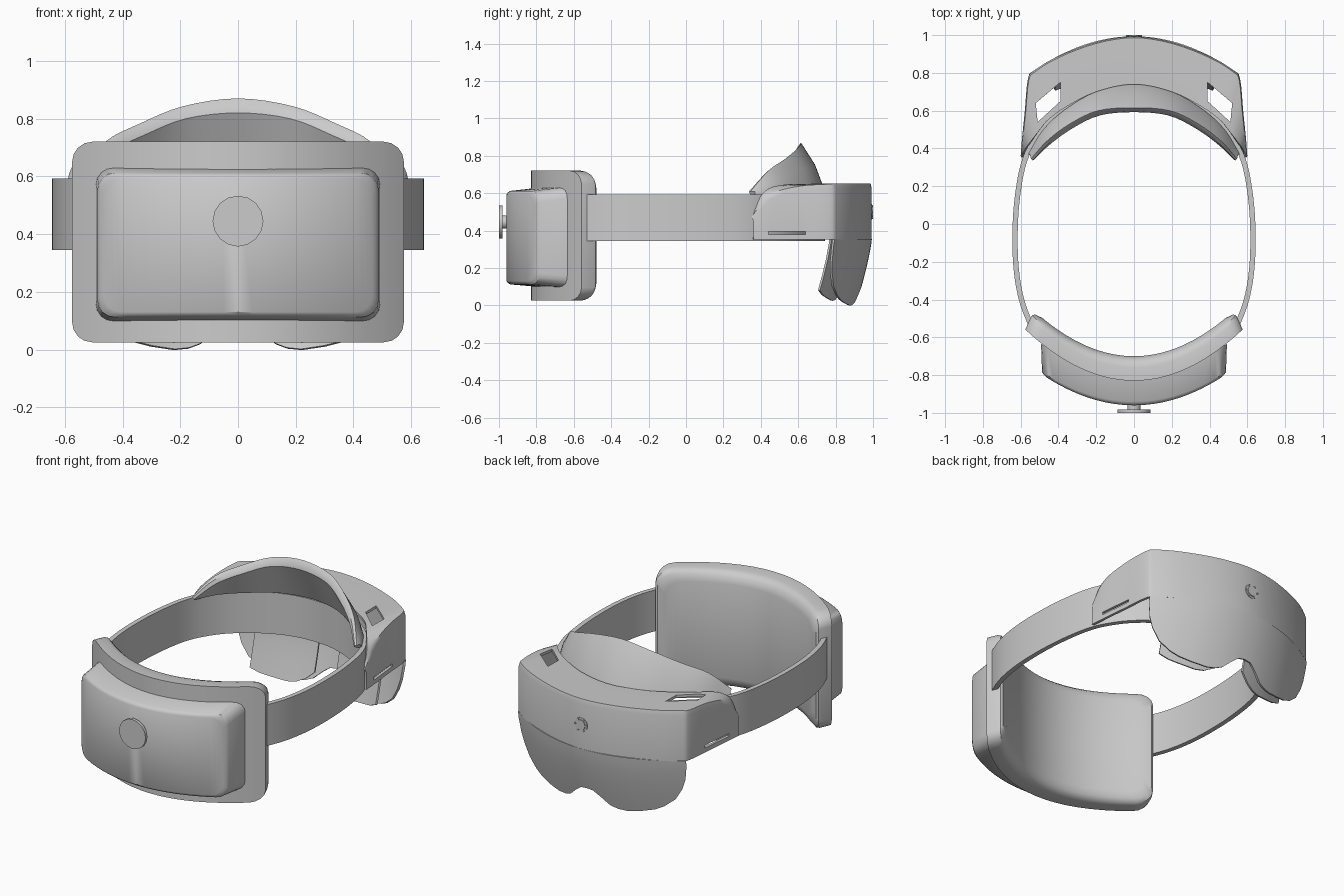
import bpy, bmesh, math
from mathutils import Vector

if "Cube" in bpy.data.objects:
    bpy.data.objects.remove(bpy.data.objects["Cube"])


def smooth_path(half, n=4):
    """Mirror a half path (starting at x = 0) and resample it as a Catmull-Rom curve."""
    half = [Vector(p) for p in half]
    pts = [Vector([-p[0], *p[1:]]) for p in reversed(half[1:])] + half
    pts = [2 * pts[0] - pts[1]] + pts + [2 * pts[-1] - pts[-2]]
    out = []
    for i in range(1, len(pts) - 2):
        a, b, c, d = pts[i - 1:i + 3]
        for k in range(n):
            t = k / n
            out.append(0.5 * (2 * b + (c - a) * t + (2 * a - 5 * b + 4 * c - d) * t * t
                              + (3 * b - a - 3 * c + d) * t ** 3))
    return out + [pts[-2]]


def lookup(table, x):
    """Linear interpolation in a list of (x, value)."""
    for (x0, v0), (x1, v1) in zip(table, table[1:]):
        if x <= x1:
            return v0 + (v1 - v0) * (x - x0) / (x1 - x0)
    return table[-1][1]


def apply(ob, kind, **settings):
    m = ob.modifiers.new(kind.title(), kind)
    for k, v in settings.items():
        setattr(m, k, v)
    bpy.context.view_layer.objects.active = ob
    bpy.ops.object.modifier_apply(modifier=m.name)


def shade(ob, angle=35):
    bpy.ops.object.select_all(action='DESELECT')
    ob.select_set(True)
    bpy.context.view_layer.objects.active = ob
    bpy.ops.object.shade_smooth_by_angle(angle=math.radians(angle))


def skin(name, rows, closed=False, caps=None, thickness=0):
    """Quad surface through rows of points; caps: 'ngon' or 'strips'."""
    bm = bmesh.new()
    vs = [[bm.verts.new(p) for p in r] for r in rows]
    n = len(vs[0])
    for a, b in zip(vs, vs[1:]):
        for i in range(n if closed else n - 1):
            j = (i + 1) % n
            bm.faces.new((a[i], a[j], b[j], b[i]))
    for r in (vs[0], vs[-1]):
        if caps == 'ngon':
            bm.faces.new(r)
        elif caps == 'strips':
            for i in range(n // 2 - 1):
                bm.faces.new((r[i], r[i + 1], r[n - 2 - i], r[n - 1 - i]))
    bmesh.ops.recalc_face_normals(bm, faces=bm.faces)
    me = bpy.data.meshes.new(name)
    bm.to_mesh(me)
    bm.free()
    ob = bpy.data.objects.new(name, me)
    bpy.context.collection.objects.link(ob)
    if thickness:
        apply(ob, 'SOLIDIFY', thickness=thickness, offset=0)
    shade(ob)
    return ob


def slab_ring(w, z0, z1, r, a, b):
    """Rounded rectangle bent along y = a + b x^2."""
    right = [(w - r + r * math.sin(t), r - r * math.cos(t))
             for t in (math.pi / 8 * k for k in range(5))]
    cols = [(-x, c) for x, c in reversed(right)]
    cols += [((w - r) * (k / 8 - 1), 0) for k in range(1, 16)] + right
    top = [(x, a + b * x * x, z1 - c) for x, c in cols]
    low = [(x, a + b * x * x, z0 + c) for x, c in reversed(cols)]
    return top + low


def disc(name, r, y0, y1, z, x=0, sides=24):
    bpy.ops.mesh.primitive_cylinder_add(vertices=sides, radius=r, depth=abs(y1 - y0),
                                        location=(x, (y0 + y1) / 2, z), rotation=(math.pi / 2, 0, 0))
    ob = bpy.context.object
    ob.name = name
    shade(ob)
    return ob


# Rear cushion and battery box
skin("rear_cushion", [slab_ring(*p) for p in (
    (.575, .025, .72, .07, -.83, .82),
    (.55, .025, .72, .07, -.76, .86),
    (.54, .032, .713, .07, -.735, .86),
    (.525, .05, .695, .07, -.713, .85),
    (.485, .09, .655, .07, -.70, .86))], closed=True, caps='strips')
skin("battery_box", [slab_ring(*p) for p in (
    (.492, .098, .63, .06, -.78, .6),
    (.487, .112, .612, .06, -.94, .66),
    (.478, .12, .604, .06, -.953, .68),
    (.465, .13, .592, .06, -.96, .69))], closed=True, caps='strips')

# Adjustment knob
disc("knob", .088, -1.0, -.982, .445, sides=16)
disc("knob_shaft", .035, -.985, -.94, .445)

# Head band
band = smooth_path([(0, .73), (.15, .712), (.3, .65), (.44, .55), (.535, .43), (.59, .3),
                    (.622, .1), (.63, -.1), (.62, -.27), (.59, -.42), (.535, -.56)])
skin("head_band", [[(p.x, p.y, z) for p in band] for z in (.345, .592)], thickness=.028)

# Brow pad: a leaning crescent shell
outer = smooth_path([(0, .74, .62), (.2, .70, .62), (.36, .61, .61), (.48, .5, .60), (.56, .37, .59)])
crest = smooth_path([(0, .615, .87), (.19, .60, .843), (.34, .53, .783), (.46, .44, .72), (.545, .345, .61)])
rim = smooth_path([(0, .592, .82), (.18, .575, .80), (.32, .51, .745), (.44, .425, .685), (.53, .34, .598)])
inner = smooth_path([(0, .70, .605), (.19, .66, .605), (.34, .57, .60), (.46, .47, .595), (.54, .36, .585)])
rows = []
for o, c, r, i in zip(outer, crest, rim, inner):
    bulge = (o + c) / 2 + Vector((0, .012, .008))
    rows.append([o, bulge, c, (c + r) / 2 + Vector((0, -.006, .004)), r, (r + i) / 2, i])
skin("brow_pad", rows, closed=True, caps='ngon')

# Front housing: side and front wall folding into the top plate
edge = smooth_path([(0, .985, .645), (.2, .955, .645), (.4, .88, .645), (.525, .805, .645),
                    (.555, .76, .642), (.57, .6, .63), (.585, .45, .585), (.592, .36, .47)])
back = smooth_path([(0, .74, .64), (.2, .70, .64), (.36, .62, .64), (.45, .555, .64),
                    (.49, .51, .635), (.535, .45, .62), (.57, .40, .575), (.582, .36, .465)])
housing = skin("front_housing", [
    [(p.x, p.y, .352) for p in edge],
    [(p.x, p.y, p.z - .02) for p in edge],
    [(p.x * .995, p.y - .004, p.z) for p in edge],
    [e.lerp(b, .5) for e, b in zip(edge, back)],
    back], thickness=.016)

# Cut the top windows and side slots
for s in (-1, 1):
    window = [(.39, .75), (.39, .65), (.51, .54), (.52, .64)]
    slot = [(.5, .44), (.5, .64), (.7, .64), (.7, .44)]
    for shape, z0, z1 in ((window, .55, .75), (slot, .378, .394)):
        cutter = skin("cutter", [[(s * x, y, z) for x, y in shape] for z in (z0, z1)],
                      closed=True, caps='ngon')
        cutter.hide_render = True
        apply(housing, 'BOOLEAN', object=cutter, operation='DIFFERENCE', solver='EXACT')
        bpy.data.objects.remove(cutter)
shade(housing)

# Visor with nose notch
outline = [(0, .10), (.04, .095), (.08, .065), (.13, .02), (.17, .005), (.22, 0), (.3, .012), (.37, .03),
           (.42, .055), (.48, .105), (.52, .175), (.54, .235), (.552, .32)]


def visor_point(x, t, inset=0.0, top=.356):
    z = top + (lookup(outline, abs(x)) + inset - top) * t
    y = .987 - .65 * x * x - .085 * max(0, 1 - z / .36) ** 1.3
    return (x, y - inset * 4, z)


xs = [s * x for s in (-1, 1) for x, _ in outline] + [s * x for s in (-1, 1) for x in (.06, .105, .26, .45, .5)]
xs = sorted(set(xs))
skin("visor", [[visor_point(x, k / 8) for x in xs] for k in range(9)], thickness=.014)

# Display panels behind the visor
for s, side in ((-1, "left"), (1, "right")):
    cols = [.07 + .05 * k for k in range(8)]
    skin("display_panel_" + side,
         [[visor_point(s * x, k / 4, .025, .42) for x in cols] for k in range(5)], thickness=.012)

# Front camera
disc("camera_ring", .042, .97, .995, .5)
disc("camera_lens", .03, .98, 1.0, .5)
for k in range(6):
    a = k * math.pi / 3
    disc("camera_dot", .006, .99, 1.0, .5 + .036 * math.sin(a), .036 * math.cos(a), 8)
